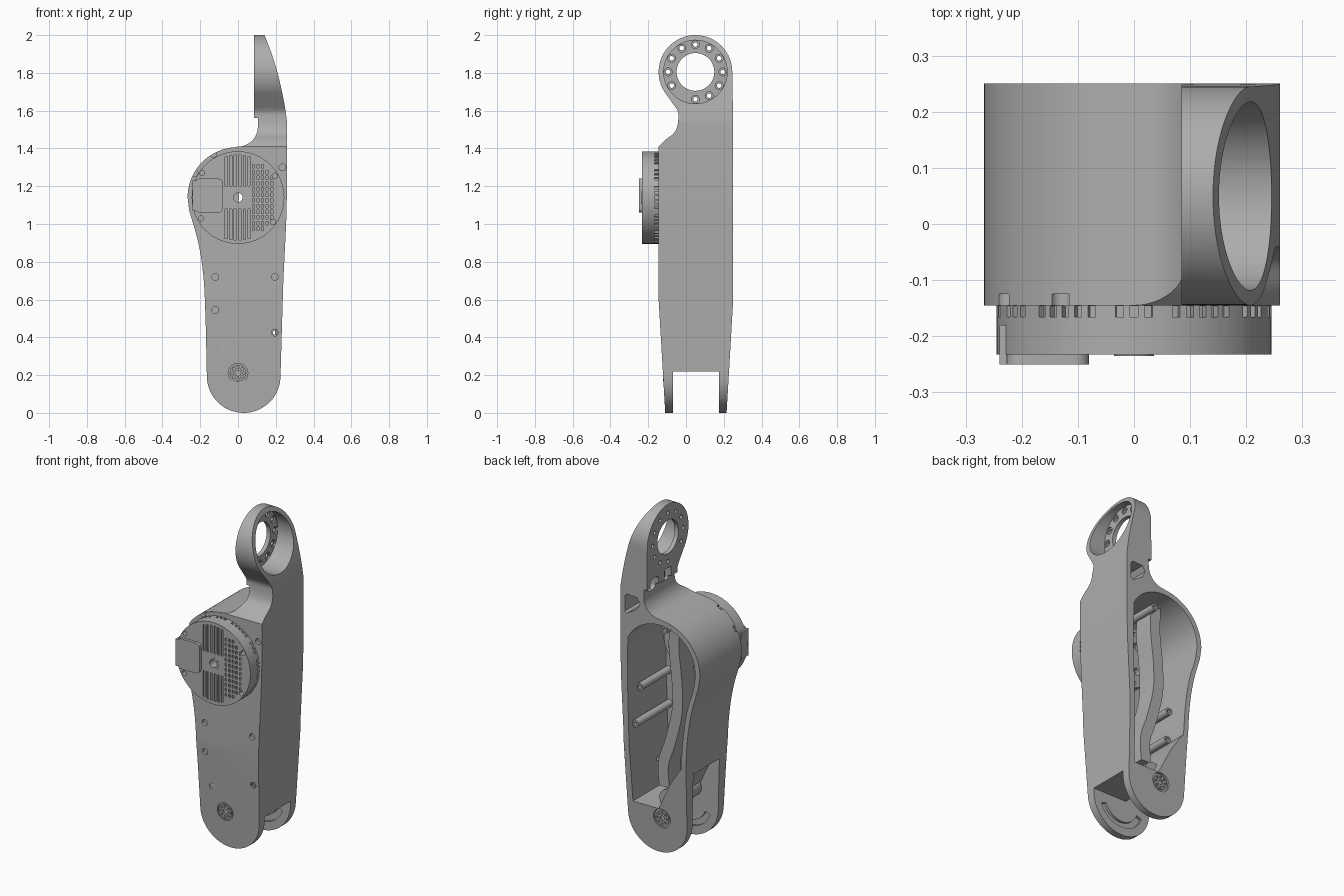
import bpy, bmesh
from math import sin, cos, pi, sqrt, radians
from mathutils import Vector

cube = bpy.data.objects.get("Cube")
if cube:
    bpy.data.objects.remove(cube, do_unlink=True)

grey = bpy.data.materials.new("metal grey")
grey.use_nodes = True
grey.diffuse_color = (0.42, 0.42, 0.42, 1)
grey.node_tree.nodes["Principled BSDF"].inputs["Base Color"].default_value = (0.42, 0.42, 0.42, 1)


# ---- helpers: 2D outlines ----
def arc(cx, cz, r, a0, a1, n=24):
    steps = [radians(a0 + (a1 - a0) * i / n) for i in range(n + 1)]
    return [(cx + r * cos(a), cz + r * sin(a)) for a in steps]


def circle(cx, cz, r, n=32):
    return arc(cx, cz, r, 0, 360, n)[:-1]


def rect(x0, x1, z0, z1):
    return [(x0, z0), (x1, z0), (x1, z1), (x0, z1)]


def rounded(x0, x1, z0, z1, r):
    return (arc(x1 - r, z1 - r, r, 0, 90, 6) + arc(x0 + r, z1 - r, r, 90, 180, 6)
            + arc(x0 + r, z0 + r, r, 180, 270, 6) + arc(x1 - r, z0 + r, r, 270, 360, 6))


def smooth(pts, n=6):
    p = [Vector(q) for q in pts]
    p = [2 * p[0] - p[1]] + p + [2 * p[-1] - p[-2]]
    out = []
    for a, b, c, d in zip(p, p[1:], p[2:], p[3:]):
        for i in range(n):
            t = i / n
            q = b + (c - a) * t / 2 + (2 * a - 5 * b + 4 * c - d) * t**2 / 2 + (3 * b - a - 3 * c + d) * t**3 / 2
            out.append(tuple(q))
    return out + [tuple(pts[-1])]


def ribbon(pts, w):
    p = [Vector(q) for q in pts]
    left, right = [], []
    for i, q in enumerate(p):
        d = (p[min(i + 1, len(p) - 1)] - p[max(i - 1, 0)]).normalized()
        side = Vector((-d.y, d.x)) * w
        left.append(tuple(q + side))
        right.append(tuple(q - side))
    return left + right[::-1]


# ---- helpers: solids ----
def solid(name, shapes):
    """Extrude each (outline, axis, start, end) into one mesh object."""
    bm = bmesh.new()
    for pts, axis, a, b in shapes:
        def ring(t):
            return [bm.verts.new((u, t, w) if axis == "y" else (t, u, w)) for u, w in pts]
        lo, hi = ring(a), ring(b)
        bm.faces.new(lo)
        bm.faces.new(hi[::-1])
        for i in range(len(pts)):
            j = (i + 1) % len(pts)
            bm.faces.new((lo[i], hi[i], hi[j], lo[j]))
    bmesh.ops.recalc_face_normals(bm, faces=bm.faces)
    mesh = bpy.data.meshes.new(name)
    bm.to_mesh(mesh)
    bm.free()
    mesh.materials.append(grey)
    obj = bpy.data.objects.new(name, mesh)
    bpy.context.collection.objects.link(obj)
    return obj


def boolean(target, shapes, operation="DIFFERENCE"):
    cutter = solid("cutter", shapes)
    cutter.hide_render = True
    mod = target.modifiers.new("cut", "BOOLEAN")
    mod.operation, mod.object, mod.solver, mod.use_self = operation, cutter, "EXACT", True
    with bpy.context.temp_override(object=target, active_object=target):
        bpy.ops.object.modifier_apply(modifier=mod.name)
    bpy.data.objects.remove(cutter, do_unlink=True)


MZ = 1.14               # motor axis height
EY, EZ = 0.05, 1.805    # upper ring centre
PZ = 0.21               # lower pivot height

# ---- housing: front outline crossed with side outline ----
front = arc(0.03, 0.195, 0.195, 180, 360, 32)
front += [(0.24, 0.7), (0.255, 1.0), (0.26, 1.2)]
front += smooth([(0.26, 1.54), (0.243, 1.65), (0.212, 1.79), (0.175, 1.91), (0.133, 2.02)])
front += [(0.085, 2.02), (0.085, 1.56), (0.105, 1.56)]
front += arc(0.0, 1.515, 0.105, 0, -90, 14)
front += arc(0.0, MZ, 0.267, 93, 180, 24)
front += smooth([(-0.258, 1.07), (-0.21, 0.9), (-0.183, 0.72), (-0.172, 0.5), (-0.165, 0.2)])[:-1]

side = [(-0.104, -0.1), (0.209, -0.1), (0.25, 0.6), (0.25, 1.5)]
side += arc(EY, EZ, 0.195, 0, 218, 48)
side += smooth([(-0.075, 1.645), (-0.045, 1.6), (-0.04, 1.565), (-0.048, 1.51),
                (-0.07, 1.475), (-0.11, 1.445), (-0.145, 1.41)])
side += [(-0.145, 0.6)]

housing = solid("housing", [(front, "y", -0.4, 0.4)])
boolean(housing, [(side, "x", -0.5, 0.5)], "INTERSECT")

# rear cavity and lower fork gap, with a sloping web between them
cavity = [(0.19, 0.265), (0.205, 0.7), (0.213, 1.0)]
cavity += arc(0, MZ, 0.236, 27, 185, 32)
cavity += smooth([(-0.225, 1.05), (-0.18, 0.9), (-0.153, 0.72), (-0.142, 0.55)])
cavity += [(-0.125, 0.53), (-0.06, 0.43), (0.02, 0.265)]
boolean(housing, [(cavity, "y", -0.115, 0.4)])
gap = [(-0.4, -0.1), (0.4, -0.1), (0.4, 0.22), (0.0, 0.22), (-0.08, 0.4), (-0.13, 0.5), (-0.4, 0.5)]
boolean(housing, [(gap, "y", -0.07, 0.175)])

# upper ring: recess from the left side, bore and bolt circle
boolean(housing, [(circle(EY, EZ, 0.168, 64), "x", 0.11, 0.5)])
bolts = [(EY + 0.145 * cos(k * pi / 6), EZ + 0.145 * sin(k * pi / 6)) for k in range(12) if k != 8]
boolean(housing, [(circle(EY, EZ, 0.1, 48), "x", 0, 0.5)] + [(circle(y, z, 0.012, 16), "x", 0, 0.5) for y, z in bolts])
boolean(housing, [(circle(y, z, 0.021, 16), "x", 0.102, 0.2) for y, z in bolts])

# lightening pockets at the neck
boolean(housing, [([(0.13, 1.47), (0.15, 1.43), (0.215, 1.39), (0.23, 1.4), (0.23, 1.49), (0.215, 1.505), (0.15, 1.5)], "y", 0.08, 0.4)])
boolean(housing, [(rounded(0.14, 0.215, 1.53, 1.61, 0.02), "x", 0.0, 0.16),
                  (rounded(0.02, 0.08, 1.54, 1.62, 0.01), "x", 0.0, 0.125)])

# screw seats on the front and the lower pivot seats
screws = [(-0.12, 0.72), (0.195, 0.72), (-0.12, 0.545), (0.195, 0.425), (-0.08, 0.345),
          (-0.13, 1.37), (0.235, 1.3), (-0.23, 1.27)]
boolean(housing, [(circle(x, z, 0.018, 16), "y", -0.4, -0.125) for x, z in screws])
boolean(housing, [(circle(0.195, 0.425, 0.011, 16), "y", -0.4, 0.0), (circle(0, MZ, 0.024), "y", -0.4, 0.0)])
boolean(housing, [(circle(0, PZ, 0.052), "y", -0.4, -0.112), (circle(0, PZ, 0.056), "y", 0.217, 0.4)])

# curved grooves on the inner faces of the fork
groove = arc(0.03, 0.2, 0.15, 200, 340) + arc(0.03, 0.2, 0.115, 340, 200)
boolean(housing, [(groove, "y", -0.085, -0.05), (groove, "y", 0.16, 0.19)])

# ---- lower pivot bearings ----
for name, y0, y1 in (("front_pivot", -0.122, -0.08), ("rear_pivot", 0.185, 0.225)):
    pivot = solid(name, [(circle(0, PZ, 0.044), "y", y0, y1)])
    holes = [(circle(0.031 * cos(k * pi / 4), PZ + 0.031 * sin(k * pi / 4), 0.007, 12), "y", -0.4, 0.4) for k in range(8)]
    boolean(pivot, holes + [(circle(0, PZ, 0.015, 20), "y", -0.4, 0.4)])
solid("web_hub", [(circle(0, 0.3, 0.06), "y", -0.06, 0.165)])

# ---- motor drum with rim vents and front fins ----
drum = solid("motor_drum", [(circle(0, MZ, 0.245, 96), "y", -0.233, -0.14)])
vents = []
for k in range(60):
    if k % 10 not in (3, 7):
        a = 2 * pi * k / 60
        c, s = cos(a), sin(a)
        quad = [(r * c - t * s, MZ + r * s + t * c) for r, t in ((0.232, -0.007), (0.3, -0.007), (0.3, 0.007), (0.232, 0.007))]
        vents.append((quad, "y", -0.166, -0.146))
boolean(drum, vents)

fins = []
for i in range(11):
    x = -0.062 + i * 0.024
    h = sqrt(0.225**2 - x * x)
    if x < 0.06:
        for z0, z1 in ((MZ + 0.06, MZ + h), (MZ - h, MZ - 0.06)):
            fins.append((rect(x - 0.006, x + 0.006, z0, z1), "y", -0.3, -0.225))
    else:
        for k in range(-int(h / 0.03), int(h / 0.03)):
            fins.append((rect(x - 0.006, x + 0.006, MZ + k * 0.03 + 0.006, MZ + k * 0.03 + 0.024), "y", -0.3, -0.225))
boolean(drum, fins)
rim_screws = [(-0.19, 1.27), (0.195, 1.255), (0.185, 1.01), (-0.195, 1.03)]
boolean(drum, [(circle(x, z, 0.014, 16), "y", -0.4, -0.2) for x, z in rim_screws]
        + [(circle(0, MZ, 0.024), "y", -0.4, 0)])
collar = solid("motor_collar", [(circle(0, MZ, 0.036), "y", -0.235, -0.22)])
boolean(collar, [(circle(0, MZ, 0.024), "y", -0.4, 0)])

# connector cover on the motor
solid("connector_cover", [(rounded(-0.228, -0.08, 1.06, 1.24, 0.025), "y", -0.25, -0.228)])
solid("connector_block", [(rect(-0.24, -0.226, 1.07, 1.23), "y", -0.25, -0.18)])

# ---- output flange inside the cavity ----
flange = solid("output_flange", [(circle(0, MZ, 0.195, 64), "y", -0.12, -0.07)])
boolean(flange, [(circle(0, MZ, 0.024), "y", -0.4, 0.4)]
        + [(circle(r * cos(k * pi / 4 + o), MZ + r * sin(k * pi / 4 + o), q, 16), "y", -0.1, 0.4)
           for k in range(8) for r, q, o in ((0.11, 0.022, 0), (0.165, 0.011, 0.4))])

# ---- mounting posts and the curved cable guide ----
posts = [(0.19, 0.72, 0.21), (0.195, 0.92, 0.16), (-0.13, 0.74, 0.14), (-0.12, 0.56, 0.14),
         (0.01, 1.32, 0.19), (0.04, 0.4, 0.1)]
for i, (x, z, top) in enumerate(posts):
    post = solid(f"post_{i + 1}", [(circle(x, z, 0.022, 20), "y", -0.12, top)])
    boolean(post, [(circle(x, z, 0.011, 16), "y", top - 0.03, 0.4)])
guide = smooth([(-0.03, 1.35), (-0.025, 1.2), (-0.045, 1.0), (-0.045, 0.83), (0.0, 0.64), (0.045, 0.5), (0.04, 0.36)])
solid("cable_guide", [(ribbon(guide, 0.034), "y", 0.03, 0.15)])

# ---- smooth shading with sharp edges ----
bpy.ops.object.select_all(action="DESELECT")
for obj in bpy.context.collection.objects:
    if obj.type == "MESH":
        obj.select_set(True)
        bpy.context.view_layer.objects.active = obj
bpy.ops.object.shade_smooth_by_angle(angle=radians(30))
